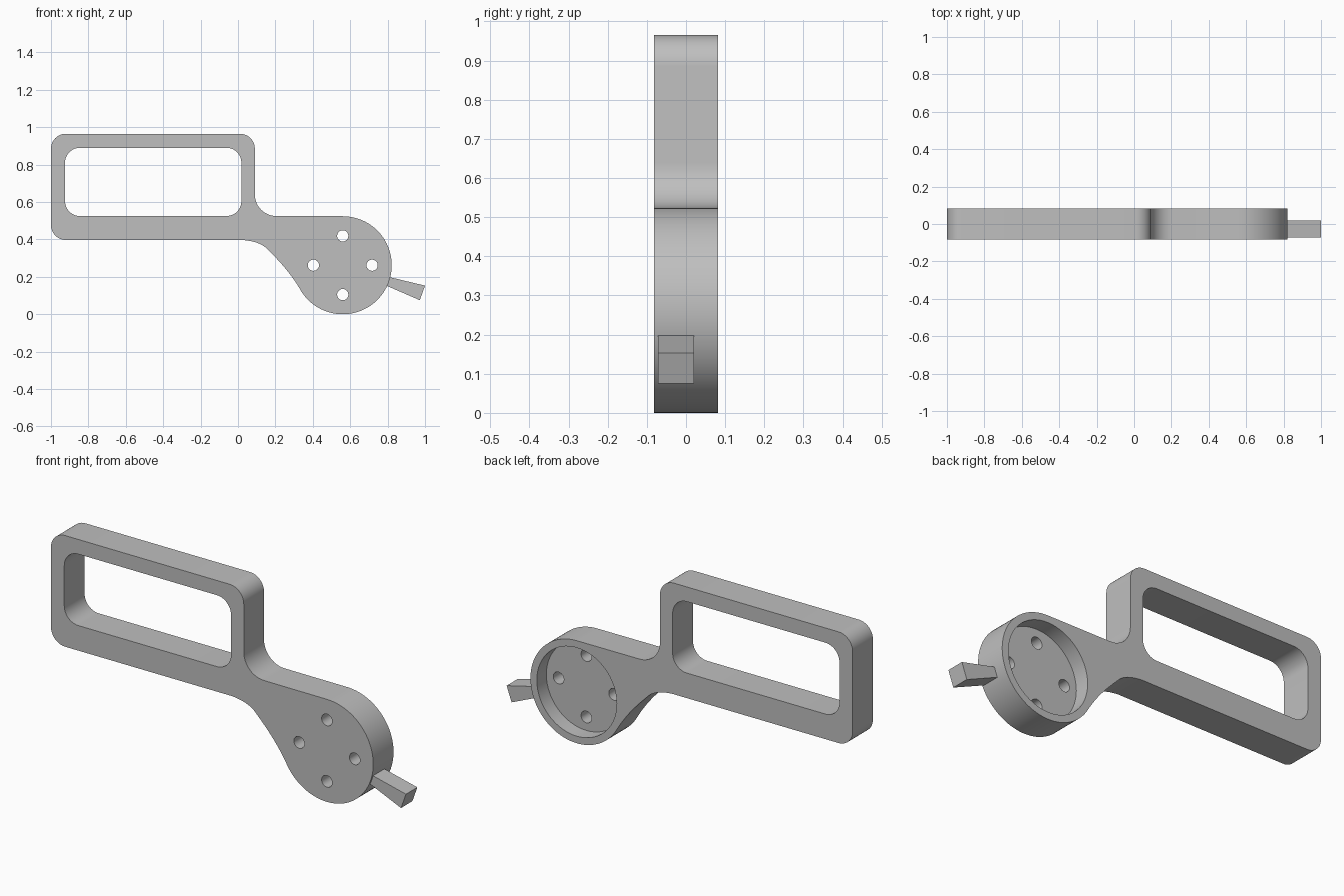
import bpy, bmesh
from math import sin, cos, radians
from mathutils import Vector

cube = bpy.data.objects.get("Cube")
if cube:
    bpy.data.objects.remove(cube, do_unlink=True)

FRONT, BACK = -0.082, 0.082
HUB = (0.56, 0.262)
HUB_R = 0.262

grey = bpy.data.materials.new("plain grey")
grey.use_nodes = True
color = (0.52, 0.52, 0.52, 1)
grey.diffuse_color = color
grey.node_tree.nodes["Principled BSDF"].inputs["Base Color"].default_value = color


def arc(cx, cz, r, start, end, steps=12):
    angles = [radians(start + (end - start) * i / steps) for i in range(steps + 1)]
    return [(cx + r * cos(a), cz + r * sin(a)) for a in angles]


def rounded_rect(x0, x1, z0, z1, r):
    return (arc(x1 - r, z1 - r, r, 90, 0) + arc(x1 - r, z0 + r, r, 0, -90)
            + arc(x0 + r, z0 + r, r, 270, 180) + arc(x0 + r, z1 - r, r, 180, 90))


def bezier(a, b, c, d, steps=14):
    a, b, c, d = map(Vector, (a, b, c, d))
    ts = [i / steps for i in range(1, steps)]
    return [tuple(a * (1 - t) ** 3 + b * 3 * t * (1 - t) ** 2
                  + c * 3 * t * t * (1 - t) + d * t ** 3) for t in ts]


def slab(name, outline, y0, y1):
    """Extrude an x-z outline from y0 to y1."""
    bm = bmesh.new()
    face = bm.faces.new([bm.verts.new((x, y0, z)) for x, z in outline])
    top = bmesh.ops.extrude_face_region(bm, geom=[face])["geom"]
    moved = [v for v in top if isinstance(v, bmesh.types.BMVert)]
    bmesh.ops.translate(bm, verts=moved, vec=(0, y1 - y0, 0))
    bmesh.ops.recalc_face_normals(bm, faces=bm.faces)
    mesh = bpy.data.meshes.new(name)
    bm.to_mesh(mesh)
    bm.free()
    mesh.materials.append(grey)
    obj = bpy.data.objects.new(name, mesh)
    bpy.context.collection.objects.link(obj)
    return obj


def select(obj):
    bpy.ops.object.select_all(action="DESELECT")
    obj.select_set(True)
    bpy.context.view_layer.objects.active = obj


def cut(obj, cutter):
    cutter.hide_render = True
    mod = obj.modifiers.new("cut", "BOOLEAN")
    mod.operation, mod.solver, mod.object = "DIFFERENCE", "EXACT", cutter
    select(obj)
    bpy.ops.object.modifier_apply(modifier=mod.name)
    bpy.data.objects.remove(cutter, do_unlink=True)


# Body outline: grip frame, neck fillet, round hub and curved underside
outline = arc(-0.92, 0.885, 0.08, 180, 90)
outline += arc(0.01, 0.885, 0.08, 90, 0)
outline += arc(0.205, 0.64, 0.115, 180, 270)
outline += arc(*HUB, HUB_R, 90, -152, 64)
outline += bezier(outline[-1], (0.27, 0.235), (0.215, 0.29), (0.15, 0.355), 10)
outline += [(0.15, 0.355)]
outline += bezier((0.15, 0.355), (0.12, 0.38), (0.08, 0.393), (0.02, 0.397), 10)
outline += [(0.02, 0.397)]
outline += arc(-0.92, 0.477, 0.08, 270, 180)
body = slab("grip_and_hub_body", outline, FRONT, BACK)

# Grip opening, hub pocket at the back and four screw holes
cut(body, slab("grip_cutter", rounded_rect(-0.925, 0.018, 0.525, 0.89, 0.08), -0.2, 0.2))
cut(body, slab("pocket_cutter", arc(*HUB, 0.226, 0, 360, 64)[:-1], 0.005, 0.2))
for i in range(4):
    a = radians(90 * i)
    x, z = HUB[0] + 0.157 * cos(a), HUB[1] + 0.157 * sin(a)
    cut(body, slab("screw_cutter", arc(x, z, 0.03, 0, 360, 24)[:-1], -0.2, 0.2))
select(body)
bpy.ops.object.shade_smooth_by_angle(angle=radians(30))

# Flared lever on the hub rim
slab("lever", [(0.812, 0.198), (1.0, 0.153), (0.972, 0.075), (0.795, 0.152)], -0.072, 0.02)
